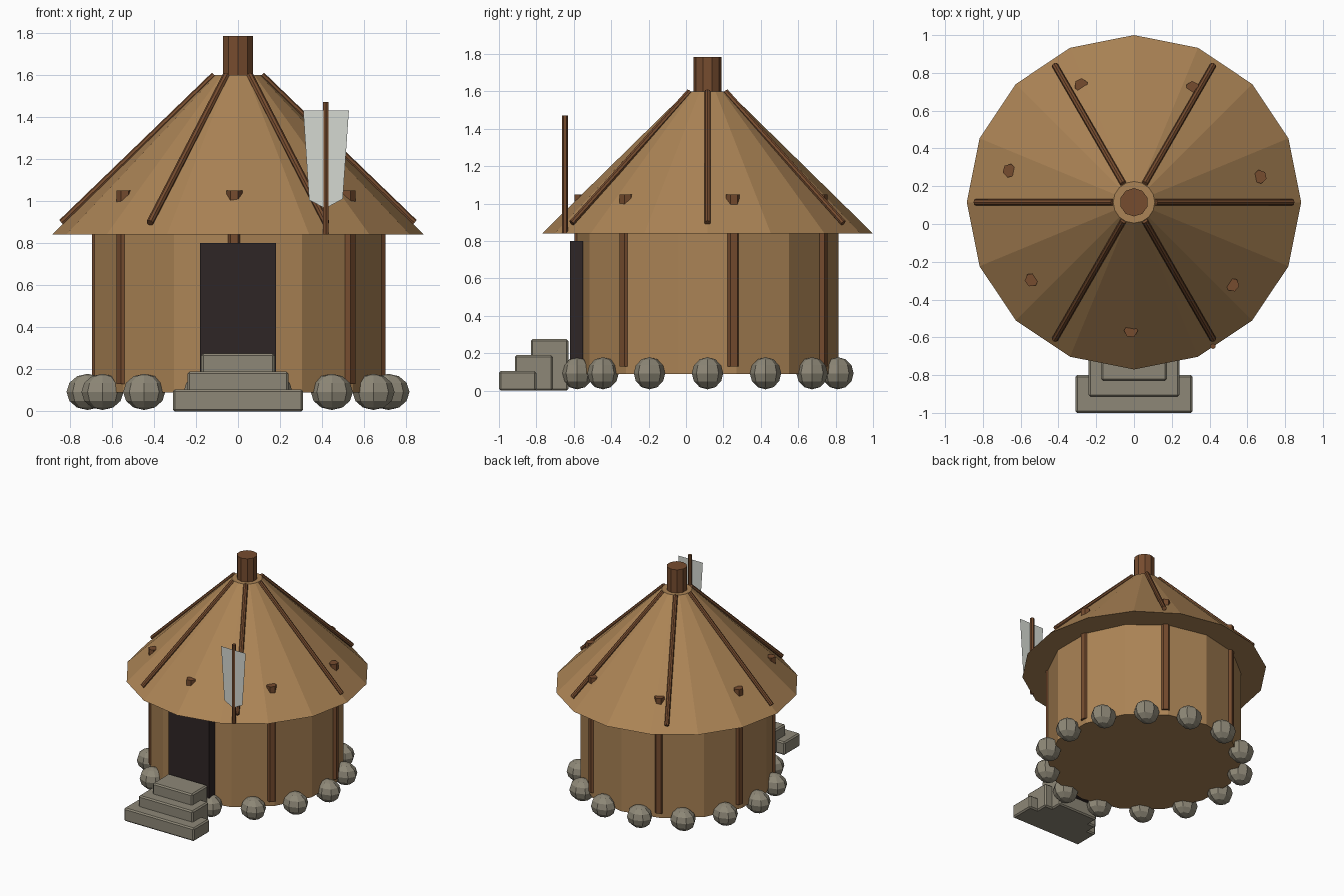
import bpy, bmesh, math
from mathutils import Vector, Matrix

if "Cube" in bpy.data.objects:
    bpy.data.objects.remove(bpy.data.objects["Cube"])

CY = 0.115  # hut centre in y


def mat(name, c):
    m = bpy.data.materials.new(name)
    m.diffuse_color = (*c, 1)
    m.use_nodes = True
    m.node_tree.nodes["Principled BSDF"].inputs["Base Color"].default_value = m.diffuse_color
    return m


STRAW = mat("straw", (0.41, 0.23, 0.092))
WOOD = mat("wood", (0.18, 0.072, 0.028))
STONE = mat("stone", (0.27, 0.245, 0.185))
DARK = mat("dark_door", (0.028, 0.019, 0.019))
CLOTH = mat("cloth", (0.66, 0.69, 0.64))


def finish(bm, name, m):
    bmesh.ops.recalc_face_normals(bm, faces=bm.faces)
    me = bpy.data.meshes.new(name)
    bm.to_mesh(me)
    bm.free()
    me.materials.append(m)
    ob = bpy.data.objects.new(name, me)
    bpy.context.collection.objects.link(ob)
    return ob


def cone(name, m, sides, r1, r2, p, q, spin=0.0):
    """Prism or frustum from point p to point q."""
    p, q = Vector(p), Vector(q)
    d = q - p
    rot = Matrix.Identity(4)
    if d.xy.length > 1e-6:
        rot = d.to_track_quat('Z', 'Y').to_matrix().to_4x4()
    bm = bmesh.new()
    bmesh.ops.create_cone(bm, cap_ends=True, segments=sides, radius1=r1, radius2=r2,
                          depth=d.length,
                          matrix=Matrix.Translation((p + q) / 2) @ rot @ Matrix.Rotation(spin, 4, 'Z'))
    return finish(bm, name, m)


def box(name, m, lo, hi, bevel=0):
    lo, hi = Vector(lo), Vector(hi)
    bm = bmesh.new()
    bmesh.ops.create_cube(bm, size=1, matrix=Matrix.Translation((lo + hi) / 2)
                          @ Matrix.Diagonal((*(hi - lo), 1)))
    if bevel:
        bmesh.ops.bevel(bm, geom=bm.edges[:], offset=bevel, segments=1, affect='EDGES')
    return finish(bm, name, m)


def ring(r, a, z):
    return (r * math.cos(a), CY + r * math.sin(a), z)


def lathe(name, m, sides, r1, r2, z1, z2):
    """Vertical frustum with a corner on the y axis."""
    bm = bmesh.new()
    loops = [[bm.verts.new(ring(r, math.pi / 2 + 2 * math.pi * i / sides, z))
              for i in range(sides)] for r, z in ((r1, z1), (r2, z2))]
    for i in range(sides):
        j = (i + 1) % sides
        bm.faces.new((loops[0][i], loops[0][j], loops[1][j], loops[1][i]))
    bm.faces.new(loops[0])
    bm.faces.new(loops[1])
    return finish(bm, name, m)


# Body, roof and chimney
lathe("wall", STRAW, 14, 0.70, 0.70, 0.09, 0.845)
lathe("roof", STRAW, 16, 0.885, 0.11, 0.84, 1.60)
lathe("chimney", WOOD, 10, 0.075, 0.075, 1.5, 1.785)

# Roof ribs
for i in range(6):
    a = i * math.pi / 3
    cone(f"roof_rib_{i}", WOOD, 8, 0.017, 0.017, ring(0.112, a, 1.598), ring(0.838, a, 0.897))

# Wall posts, their tops poking through the roof
for i in range(7):
    a = 0.2 + i * 2 * math.pi / 7
    x, y, _ = ring(0.68, a, 0)
    bm = bmesh.new()
    prof = [(x + 0.037 * math.cos(a + math.pi / 6 + k * math.pi / 3),
             y + 0.037 * math.sin(a + math.pi / 6 + k * math.pi / 3)) for k in range(6)]
    low = [bm.verts.new((u, v, 0.13)) for u, v in prof]
    high = [bm.verts.new((u, v, 1.05)) for u, v in prof]
    for k in range(6):
        j = (k + 1) % 6
        bm.faces.new((low[k], low[j], high[j], high[k]))
    bm.faces.new(low)
    bm.faces.new(high)
    finish(bm, f"wall_post_{i}", WOOD)

# Foundation stones
for i in range(14):
    bm = bmesh.new()
    bmesh.ops.create_uvsphere(bm, u_segments=8, v_segments=6, radius=1,
                              matrix=Matrix.Translation(ring(0.715, i * 2 * math.pi / 14, 0.093))
                              @ Matrix.Diagonal((0.1, 0.084, 0.086, 1)))
    finish(bm, f"foundation_stone_{i}", STONE)

# Door
box("door", DARK, (-0.18, -0.62, 0.1), (0.18, -0.55, 0.8))

# Steps
for i, (w, y0, y1, h) in enumerate(((0.31, -1.0, -0.80, 0.105),
                                    (0.24, -0.915, -0.712, 0.19),
                                    (0.175, -0.83, -0.628, 0.275))):
    box(f"step_{i}", STONE, (-w, y0, 0.0), (w, y1, h), 0.01)

# Banner pole and cloth
cone("banner_pole", WOOD, 6, 0.015, 0.015, (0.418, -0.647, 0.84), (0.418, -0.647, 1.47))
bm = bmesh.new()
bm.faces.new([bm.verts.new((x, -0.655, z)) for x, z in
              ((0.31, 1.43), (0.338, 1.005), (0.415, 0.965), (0.498, 1.01), (0.527, 1.43))])
finish(bm, "banner_cloth", CLOTH)
